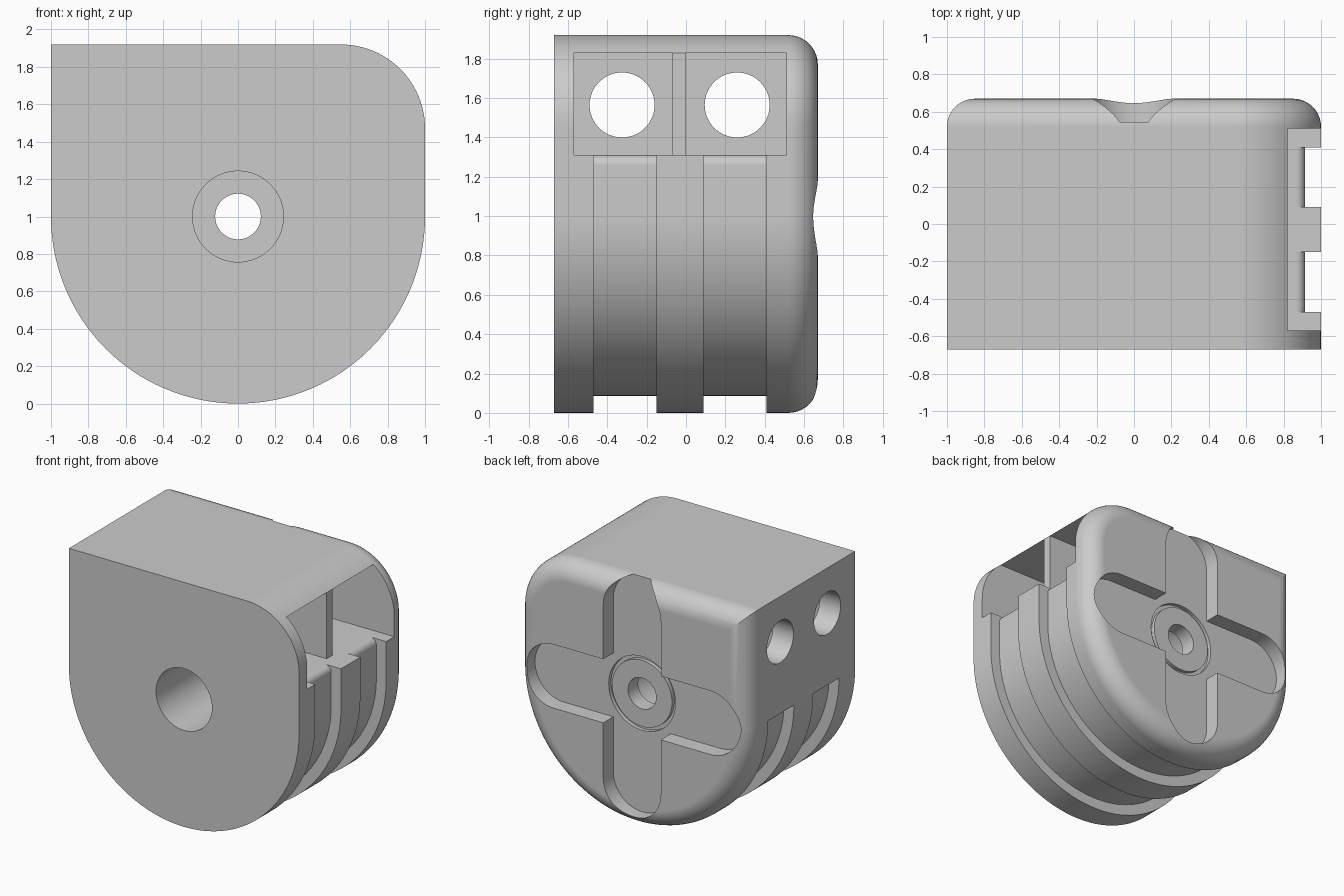
import bpy, bmesh, math

cube = bpy.data.objects.get("Cube")
if cube:
    bpy.data.objects.remove(cube, do_unlink=True)

grey = bpy.data.materials.new("plain grey")
grey.use_nodes = True
grey.diffuse_color = (0.6, 0.6, 0.6, 1)
grey.node_tree.nodes["Principled BSDF"].inputs["Base Color"].default_value = (0.6, 0.6, 0.6, 1)


def arc(cx, cy, r, a0, a1, n):
    """Points along an arc, angles in degrees, both ends included."""
    angles = [math.radians(a0 + (a1 - a0) * i / n) for i in range(n + 1)]
    return [(cx + r * math.cos(a), cy + r * math.sin(a)) for a in angles]


def circle(cx, cy, r, n=64):
    return arc(cx, cy, r, 0, 360, n)[:-1]


def place(p, h, axis):
    a, b = p
    return {"x": (h, a, b), "y": (a, h, b), "z": (a, b, h)}[axis]


def loft(name, rings, cap=True):
    """Skin a list of equal-length 3D rings; closes on itself when not capped."""
    bm = bmesh.new()
    loops = [[bm.verts.new(p) for p in ring] for ring in rings]
    n = len(loops[0])
    pairs = list(zip(loops, loops[1:]))
    if not cap:
        pairs.append((loops[-1], loops[0]))
    for lo, hi in pairs:
        for i in range(n):
            j = (i + 1) % n
            bm.faces.new((lo[i], lo[j], hi[j], hi[i]))
    if cap:
        bm.faces.new(loops[0])
        bm.faces.new(loops[-1])
    bmesh.ops.recalc_face_normals(bm, faces=bm.faces)
    mesh = bpy.data.meshes.new(name)
    bm.to_mesh(mesh)
    bm.free()
    obj = bpy.data.objects.new(name, mesh)
    bpy.context.collection.objects.link(obj)
    return obj


def prism(name, pts, axis, lo, hi):
    return loft(name, [[place(p, h, axis) for p in pts] for h in (lo, hi)])


def cut(target, cutter):
    """Subtract the cutter from the target and discard it."""
    cutter.hide_render = True
    bpy.context.view_layer.objects.active = target
    mod = target.modifiers.new("cut", "BOOLEAN")
    mod.operation = "DIFFERENCE"
    mod.solver = "EXACT"
    mod.object = cutter
    bpy.ops.object.modifier_apply(modifier=mod.name)
    bpy.data.objects.remove(cutter, do_unlink=True)


# Main block: round bottom, one round top corner, filleted back edge
TOP, FRONT, BACK, FILLET = 1.92, -0.67, 0.67, 0.15


def outline(d):
    return ([(-1 + d, TOP - d)] + arc(0, 1, 1 - d, 180, 360, 96)
            + arc(0.55, TOP - 0.45, 0.45 - d, 0, 90, 24))


rings = [[place(p, FRONT, "y") for p in outline(0)]]
for i in range(11):
    t = math.radians(9 * i)
    inset = FILLET * (1 - math.cos(t))
    y = BACK - FILLET + FILLET * math.sin(t)
    rings.append([place(p, y, "y") for p in outline(inset)])
body = loft("housing_body", rings)
body.data.materials.append(grey)

# Deep side compartments, split by a thin dividing wall
cut(body, prism("compartments",
                [(1.2, -0.57), (1.2, 0.51), (-0.82, 0.51), (-0.82, 0.0), (0.82, 0.0),
                 (0.82, -0.07), (-0.82, -0.07), (-0.82, -0.57)], "z", 1.31, 1.83))

# Two running grooves around the curved underside, rounded at the compartment lip
R = 0.915
groove = ([(-1.2, 1.0), (-R, 1.0)] + arc(0, 1, R, 180, 360, 96)[1:]
          + arc(R - 0.05, 1.26, 0.05, 0, 90, 8)
          + [(R - 0.05, 1.4), (1.2, 1.4), (1.2, -0.2), (-1.2, -0.2)])
for y0, y1 in ((-0.47, -0.15), (0.09, 0.41)):
    cut(body, prism("groove", groove, "y", y0, y1))

# Round holes through the far side wall
for y in (-0.325, 0.26):
    cut(body, prism("side_hole", circle(y, 1.565, 0.165), "x", -1.2, -0.6))

# Cross-shaped recess with rounded ends on the back
L, W = 0.93, 0.25
slot = arc(L - W, 0, W, -90, 90, 32) + arc(W - L, 0, W, 90, 270, 32)
for pts in ([(a, b + 1) for a, b in slot], [(-b, a + 1) for a, b in slot]):
    cut(body, prism("cross_arm", pts, "y", 0.545, 0.9))

# Ring groove around the axle hole
section = ((0.26, 0.515), (0.29, 0.515), (0.29, 0.6), (0.26, 0.6))
cut(body, loft("ring_groove", [[place(p, h, "y") for p in circle(0, 1, r)]
                               for r, h in section], cap=False))

# Wide front bore and narrow axle hole
cut(body, prism("front_bore", circle(0, 1, 0.243), "y", -0.9, 0.42))
cut(body, prism("axle_hole", circle(0, 1, 0.122), "y", 0.3, 0.9))

# Smooth curved surfaces with crisp edges
for o in bpy.context.selected_objects:
    o.select_set(False)
body.select_set(True)
bpy.context.view_layer.objects.active = body
bpy.ops.object.shade_smooth_by_angle(angle=math.radians(25))
weighted = body.modifiers.new("weighted_normals", "WEIGHTED_NORMAL")
weighted.keep_sharp = True
